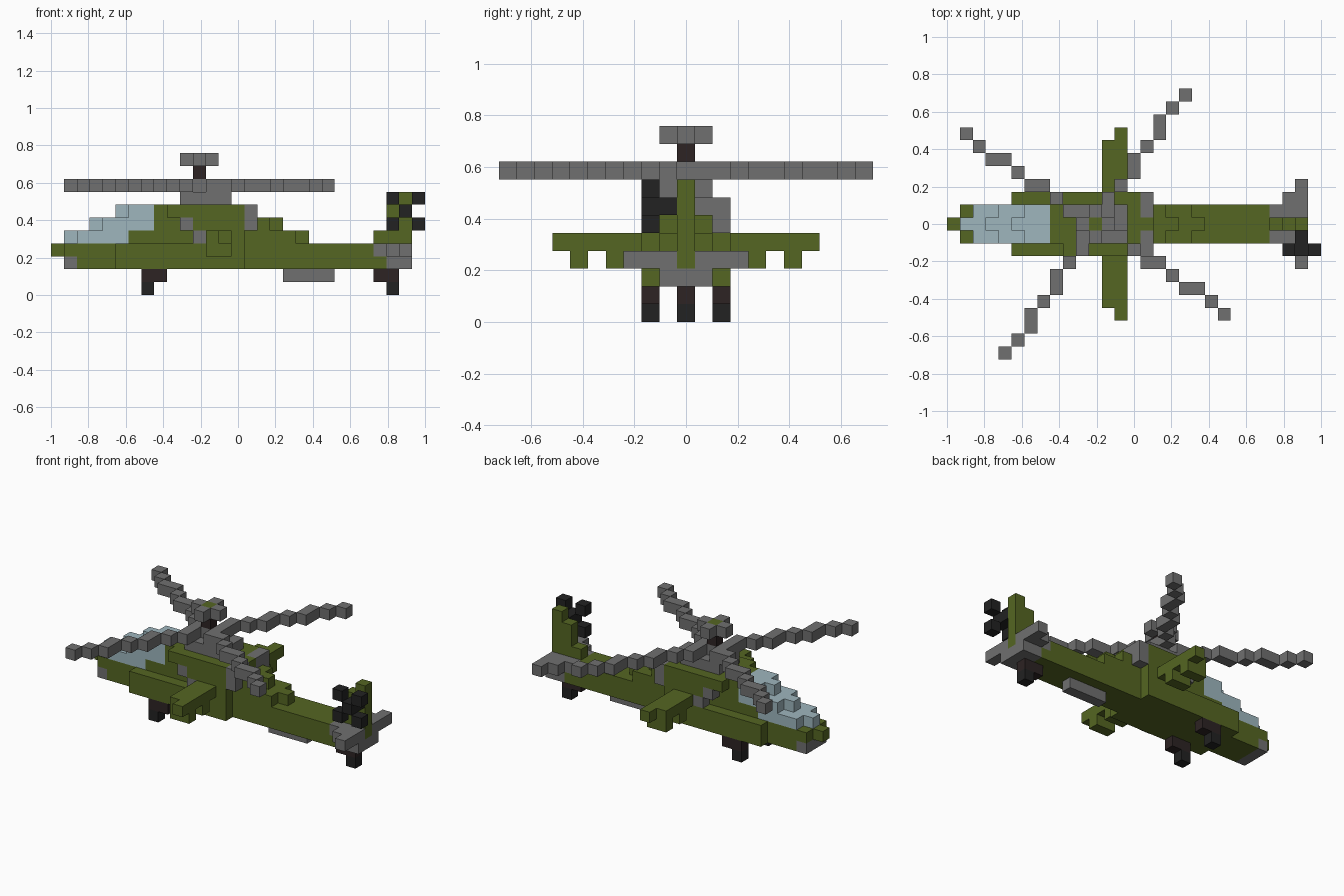
import bpy, bmesh
from mathutils import Vector

cube = bpy.data.objects.get("Cube")
if cube:
    bpy.data.objects.remove(cube, do_unlink=True)

UNIT = 2 / 29  # edge of one block


def material(name, r, g, b):
    mat = bpy.data.materials.new(name)
    mat.use_nodes = True
    mat.diffuse_color = (r, g, b, 1)
    mat.node_tree.nodes["Principled BSDF"].inputs["Base Color"].default_value = (r, g, b, 1)
    return mat


green = material("olive_green", .09, .132, .016)
grey = material("mid_grey", .162, .162, .162)
black = material("rubber_black", .016, .016, .016)
brown = material("dark_brown", .026, .017, .017)
glass = material("pale_glass", .342, .468, .515)


def span(value):
    """A single block index or an inclusive pair of indices."""
    return value if isinstance(value, tuple) else (value, value)


def part(name, mat, *boxes, mirror=False):
    """Join block boxes (along, across, up) into one object; mirror across the centreline."""
    bm = bmesh.new()
    for along, across, up in boxes:
        sides = [span(across)]
        if mirror:
            low, high = span(across)
            sides.append((-high, -low))
        for side in sides:
            ranges = (span(along), side, span(up))
            size = Vector([high - low + 1 for low, high in ranges]) * UNIT
            mid = Vector([(low + high) / 2 for low, high in ranges])
            mid = (mid + Vector((-14, 0, .5))) * UNIT
            made = bmesh.ops.create_cube(bm, size=1)["verts"]
            for vert in made:
                vert.co = vert.co * size + mid
    mesh = bpy.data.meshes.new(name)
    bm.to_mesh(mesh)
    bm.free()
    mesh.materials.append(mat)
    obj = bpy.data.objects.new(name, mesh)
    bpy.context.collection.objects.link(obj)
    return obj


THREE = (-1, 1)

# Fuselage, nose and tail boom
part("nose_tip", green, (0, 0, 3))
part("nose_sensor", grey, (1, THREE, 2))
part("lower_hull", green, ((2, 25), THREE, 2), ((1, 24), THREE, 3))
part("hull_sides", green, ((5, 14), 2, (2, 3)), mirror=True)
part("upper_hull", green, ((6, 18), THREE, 4), ((8, 16), THREE, 5), ((8, 14), THREE, 6))
part("spine", green, (19, 0, 4), (17, 0, 5), (15, 0, 6))
part("belly_pod", grey, ((18, 21), 0, 1))

# Stepped cockpit glass, each step rounded at its front
part("canopy", glass, ((2, 5), THREE, 4), ((4, 7), THREE, 5), ((6, 7), THREE, 6),
     (1, 0, 4), (3, 0, 5), (5, 0, 6))

# Engines on both flanks
part("engine_cowls", green, ((9, 14), 2, 6), ((11, 14), 2, 5), ((12, 14), 2, 4), mirror=True)
part("engine_intakes", grey, (10, 2, 5), (11, 2, 4), mirror=True)
part("engine_exhausts", grey, (15, 2, (5, 6)), (15, 1, 6), mirror=True)

# Stub wings with pylons
part("stub_wings", green, ((12, 13), (3, 6), 4), (13, 7, 4), mirror=True)
part("wing_pylons", green, ((12, 13), 4, 3), ((12, 13), 6, 3), mirror=True)

# Tail
part("tail_base", grey, ((26, 27), THREE, 2))
part("tailplane", grey, ((25, 27), 1, 3), ((26, 27), 2, 3), (27, 3, 3), mirror=True)
part("tail_fin", green, ((25, 27), 0, (3, 4)), ((26, 27), 0, (5, 6)), (27, 0, 7))
part("tail_rotor", black, (27, (-2, -1), 6),
     *[(x, -2, z) for x in (26, 28) for z in (5, 7)])

# Landing gear
part("front_struts", brown, ((7, 8), 2, 1), mirror=True)
part("front_wheels", black, (7, 2, 0), mirror=True)
part("rear_strut", brown, ((25, 26), 0, 1))
part("rear_wheel", black, (26, 0, 0))

# Main rotor mast and hub
HUB = 11
part("rotor_base", grey, ((10, 13), THREE, 7))
part("rotor_hub", grey, ((10, 12), 0, 8))
part("rotor_mast", brown, (HUB, 0, 9))
part("mast_cap", grey, *[(HUB + s, 0, 10) for s in THREE], *[(HUB, s, 10) for s in THREE])
part("cap_centre", green, (HUB, 0, 10))

# Stepped blades: (first, last) offset along and across from the hub, made in opposite pairs
short_blade = [((1, 2), 1), (3, 2), ((4, 5), 3), (6, 4), ((7, 8), 5), (9, 6), (10, 7)]
long_blade = [(1, (1, 2)), (2, 3), (3, (4, 5)), (4, 6), (5, (7, 8)), (6, 9), (7, 10)]


def blade(name, steps, along_sign, across_sign):
    boxes = []
    for along, across in steps:
        xs = sorted(HUB + along_sign * v for v in span(along))
        ys = sorted(across_sign * v for v in span(across))
        boxes.append((tuple(xs), tuple(ys), 8))
    part(name, grey, *boxes)


for label, sign in (("left", 1), ("right", -1)):
    blade("short_blade_" + label, short_blade, -sign, sign)
    blade("long_blade_" + label, long_blade, sign, sign)
